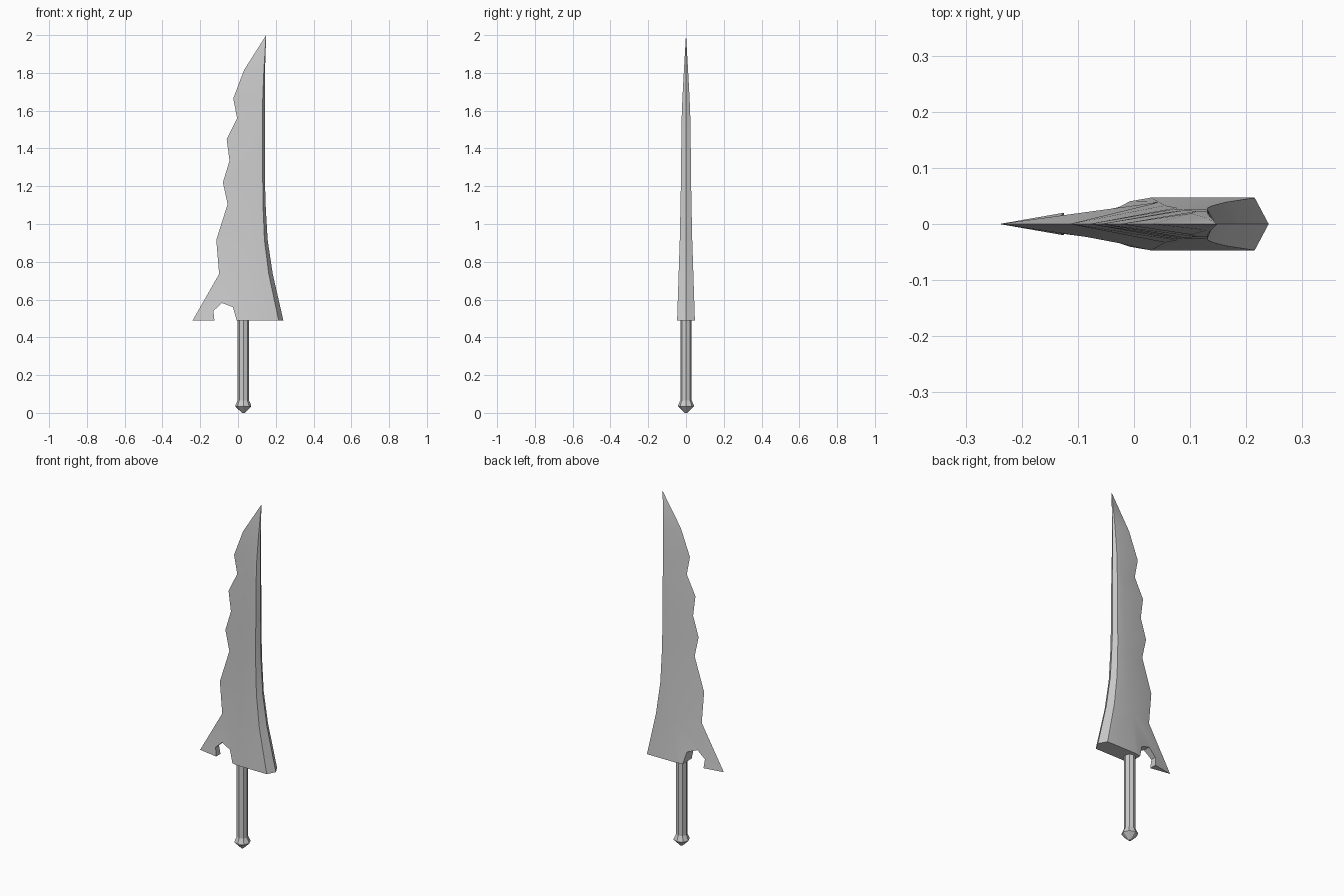
import bpy, bmesh
from math import radians, cos, sin, tau

if "Cube" in bpy.data.objects:
    bpy.data.objects.remove(bpy.data.objects["Cube"])


def make(name, verts, faces):
    mesh = bpy.data.meshes.new(name)
    mesh.from_pydata(verts, [], faces)
    bm = bmesh.new()
    bm.from_mesh(mesh)
    bmesh.ops.remove_doubles(bm, verts=bm.verts, dist=1e-5)
    bmesh.ops.recalc_face_normals(bm, faces=bm.faces)
    bm.to_mesh(mesh)
    bm.free()
    obj = bpy.data.objects.new(name, mesh)
    bpy.context.collection.objects.link(obj)
    return obj


def loft(name, rings):
    n = len(rings[0])
    verts = [v for ring in rings for v in ring]
    faces = [(r * n + i, r * n + (i + 1) % n, (r + 1) * n + (i + 1) % n, (r + 1) * n + i)
             for r in range(len(rings) - 1) for i in range(n)]
    faces += [tuple(range(n)), tuple(range(len(verts) - n, len(verts)))]
    return make(name, verts, faces)


def smooth(obj, angle):
    bpy.ops.object.select_all(action='DESELECT')
    obj.select_set(True)
    bpy.context.view_layer.objects.active = obj
    bpy.ops.object.shade_smooth_by_angle(angle=radians(angle))


# Blade: z, cutting edge, ridge, back bevel, spine, half thickness
stations = [
    (0.49, -0.24, 0.03, 0.215, 0.24, 0.047),
    (0.735, -0.10, 0.045, 0.163, 0.184, 0.039),
    (0.915, -0.115, 0.055, 0.140, 0.157, 0.033),
    (1.105, -0.055, 0.075, 0.132, 0.146, 0.029),
    (1.22, -0.08, 0.075, 0.131, 0.143, 0.027),
    (1.335, -0.045, 0.09, 0.131, 0.142, 0.026),
    (1.45, -0.06, 0.09, 0.131, 0.142, 0.0245),
    (1.56, -0.005, 0.112, 0.131, 0.142, 0.023),
    (1.665, -0.025, 0.102, 0.131, 0.142, 0.019),
    (1.815, 0.032, 0.130, 0.137, 0.143, 0.011),
    (1.995, 0.146, 0.147, 0.148, 0.149, 0.0005),
    (2.0, 0.1488, 0.1489, 0.149, 0.1492, 0.0002),
]
blade = loft("blade", [
    [(e, 0, z), (r, -t, z), (b, -t, z), (s, 0, z), (b, t, z), (r, t, z)]
    for z, e, r, b, s, t in stations])

# Notch cut into the base behind the hooked barb
notch = [(-0.125, 0.45), (-0.125, 0.49), (-0.13, 0.54), (-0.085, 0.582),
         (-0.027, 0.56), (-0.007, 0.49), (-0.007, 0.45)]
cutter = loft("notch_cutter", [[(x, y, z) for x, z in notch] for y in (-0.2, 0.2)])
cutter.hide_render = True
cut = blade.modifiers.new("notch", 'BOOLEAN')
cut.operation = 'DIFFERENCE'
cut.solver = 'EXACT'
cut.object = cutter
bpy.context.view_layer.objects.active = blade
bpy.ops.object.modifier_apply(modifier=cut.name)
bpy.data.objects.remove(cutter)
smooth(blade, 30)


# Octagonal grip and pointed pommel
def turned(name, profile, sides=8, cx=0.028):
    return loft(name, [[(cx + r * cos(tau * i / sides), r * sin(tau * i / sides), z)
                        for i in range(sides)] for r, z in profile])


turned("grip", [(0.03, 0.05), (0.03, 0.5)])
turned("pommel", [(0.007, 0.0), (0.042, 0.034), (0.042, 0.04), (0.03, 0.066)])
